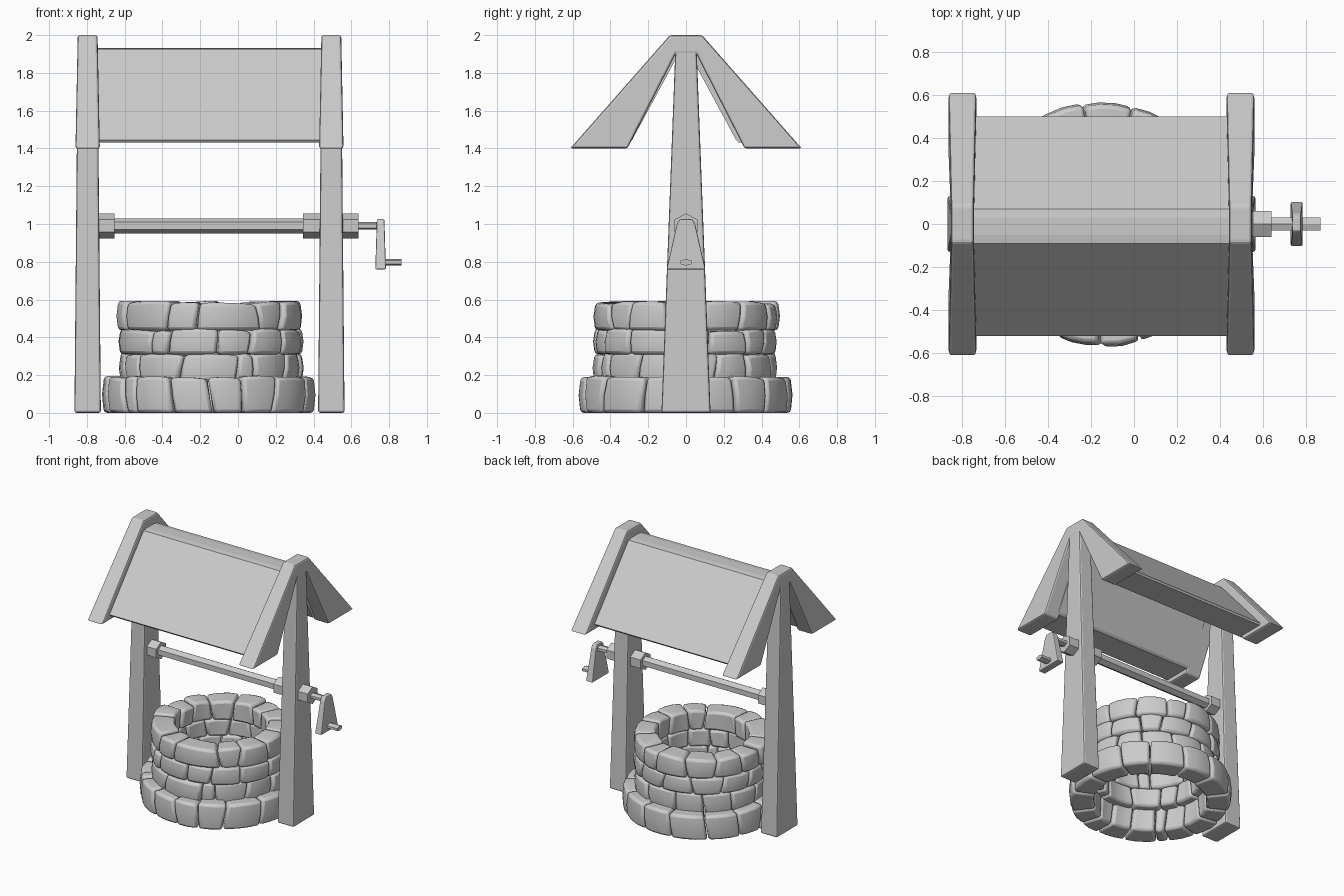
import bpy, bmesh, random
from math import sin, cos, pi, radians

if "Cube" in bpy.data.objects:
    bpy.data.objects.remove(bpy.data.objects["Cube"])

random.seed(4)


def finish(name, bm, bevel=0.0, segments=2):
    bmesh.ops.recalc_face_normals(bm, faces=bm.faces)
    me = bpy.data.meshes.new(name)
    bm.to_mesh(me)
    bm.free()
    ob = bpy.data.objects.new(name, me)
    bpy.context.collection.objects.link(ob)
    if bevel:
        m = ob.modifiers.new("bevel", 'BEVEL')
        m.width, m.segments = bevel, segments
        m.limit_method, m.angle_limit = 'ANGLE', radians(35)
    return ob


def prism(name, profile, cx, half, bevel=0.0):
    """Extrude a (y, z) profile along x; half(z) is the half width."""
    bm = bmesh.new()
    a = [bm.verts.new((cx - half(z), y, z)) for y, z in profile]
    b = [bm.verts.new((cx + half(z), y, z)) for y, z in profile]
    bm.faces.new(a)
    bm.faces.new(b[::-1])
    n = len(a)
    for i in range(n):
        bm.faces.new((a[i], a[(i + 1) % n], b[(i + 1) % n], b[i]))
    return finish(name, bm, bevel)


def mirrored(pts):
    return pts + [(-y, z) for y, z in reversed(pts)]


def hex_rod(name, x0, x1, z, ry, rz, bevel=0.0):
    pts = [(ry * sin(i * pi / 3), z + rz * cos(i * pi / 3)) for i in range(6)]
    return prism(name, pts, (x0 + x1) / 2, lambda _: (x1 - x0) / 2, bevel)


# Tapered posts and the A-shaped rafter pair on top of each
for side, cx in (("left", -0.796), ("right", 0.494)):
    prism(side + "_post", mirrored([(0.055, 1.96), (0.13, 0.0)]), cx,
          lambda z: 0.07 - 0.009 * z, 0.012)
    prism(side + "_rafters",
          mirrored([(0.085, 2.0), (0.613, 1.40), (0.31, 1.40), (0.055, 1.90)]), cx,
          lambda z: 0.0525 + (2.0 - z) * 0.02, 0.012)

# Roof: two sloping slabs joined by a narrow flat ridge
roof = prism("roof", [(y - 0.01, z) for y, z in
             mirrored([(0.04, 1.932), (0.08, 1.926), (0.51, 1.445), (0.50, 1.432),
                       (0.29, 1.432), (0.275, 1.445), (0.04, 1.88)])],
             -0.152, lambda z: 0.60)

# Winding axle, collars and crank
hex_rod("axle", -0.74, 0.45, 0.99, 0.042, 0.04)
hex_rod("left_collar", -0.745, -0.655, 0.99, 0.07, 0.066)
hex_rod("right_collar", 0.345, 0.637, 0.99, 0.07, 0.066)
hex_rod("crank_shaft", 0.63, 0.745, 0.99, 0.034, 0.02)
prism("crank_arm", mirrored([(0.032, 1.026), (0.048, 1.0), (0.103, 0.76)]), 0.755,
      lambda z: 0.02 + (1.026 - z) * 0.03, 0.006)
hex_rod("crank_handle", 0.765, 0.866, 0.797, 0.034, 0.018)


# Stone courses of the round wall
def course(name, z0, z1, r_in, r_out, joints, wobble=0.008):
    bm = bmesh.new()
    n = len(joints)
    tilt = [radians(random.uniform(-2, 2)) for _ in joints]
    for i, deg in enumerate(joints):
        nxt = joints[(i + 1) % n] + (360 if i == n - 1 else 0)
        a0, a1 = radians(deg + 0.4), radians(nxt - 0.4)
        t0, t1 = tilt[i], tilt[(i + 1) % n]
        ro = r_out + random.uniform(-wobble, wobble)
        ri = r_in + random.uniform(-wobble, wobble)
        h0, h1 = (z1 + random.uniform(-1.5, 0.5) * wobble for _ in range(2))
        steps = max(2, round((nxt - deg) / 8))
        rings = []
        for k in range(steps + 1):
            f = k / steps
            puff = 0.02 * f * (1 - f)
            top = h0 + (h1 - h0) * f + puff
            ring = []
            # inner bottom, outer bottom, outer middle, outer top, inner top
            for r, z, s in ((ri, z0, -1), (ro + puff - 0.004, z0, -1),
                            (ro + puff + 0.005, (z0 + top) / 2, 0),
                            (ro + puff - 0.006, top, 1), (ri, top, 1)):
                a = a0 + s * t0 + (a1 - a0 + s * (t1 - t0)) * f
                ring.append(bm.verts.new((-0.147 + r * sin(a), -r * cos(a), z)))
            rings.append(ring)
        for p, q in zip(rings, rings[1:]):
            for j in range(5):
                bm.faces.new((p[j], p[(j + 1) % 5], q[(j + 1) % 5], q[j]))
        bm.faces.new(rings[0])
        bm.faces.new(rings[-1][::-1])
    ob = finish(name, bm, 0.018, 2)
    bpy.context.view_layer.objects.active = ob
    ob.select_set(True)
    bpy.ops.object.shade_smooth_by_angle(angle=radians(40))
    ob.select_set(False)


# Joint angles in degrees, measured from the front towards +x
course("base_stones", 0.0, 0.19, 0.395, 0.557,
       [-75, -55, -45, -22, 0, 18, 38, 66, 92, 118, 140, 166, 190, 217, 242, 263])
course("lower_stones", 0.165, 0.316, 0.335, 0.478,
       [-72, -52, -19, 18, 30, 58, 84, 110, 133, 160, 190, 215, 240, 265])
course("middle_stones", 0.31, 0.441, 0.335, 0.482,
       [-82, -40, -27, 5, 27, 52, 80, 105, 132, 150, 178, 205, 232, 258])
course("rim_stones", 0.437, 0.588, 0.325, 0.482,
       [-68, -28, -8, 33, 52, 78, 102, 128, 155, 172, 200, 226, 250, 271], 0.011)
